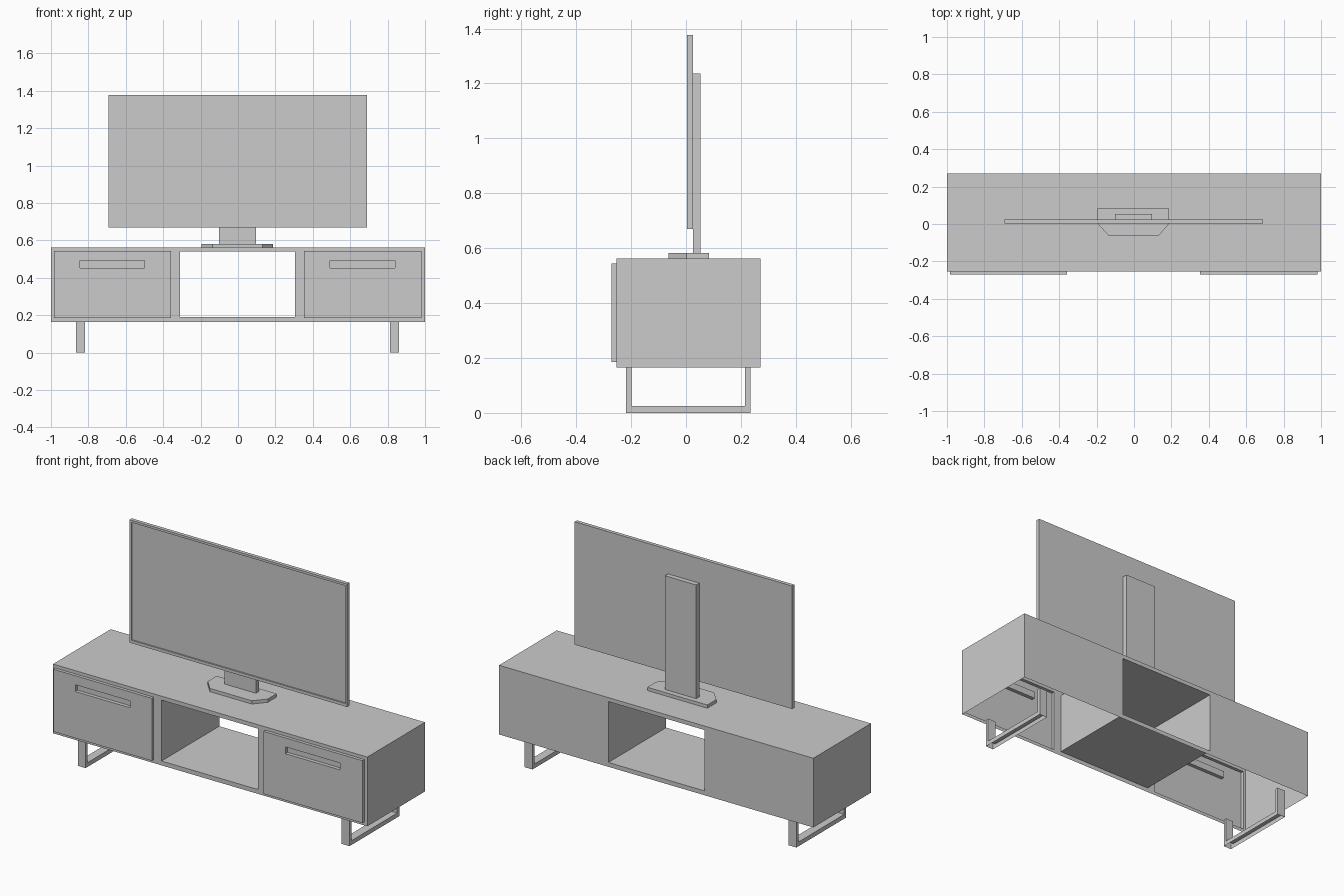
import bpy, bmesh

if "Cube" in bpy.data.objects:
    bpy.data.objects.remove(bpy.data.objects["Cube"])

# Rectangles are (x0, x1, z0, z1), placed on a plane of constant y.
def corners(r, y):
    x0, x1, z0, z1 = r
    return [(x0, y, z0), (x1, y, z0), (x1, y, z1), (x0, y, z1)]

def face(bm, pts):
    return bm.faces.new([bm.verts.new(p) for p in pts])

def ring(bm, ra, ya, rb, yb):
    """Four quads joining two rectangles: a frame if coplanar, a tube if not."""
    a, b = corners(ra, ya), corners(rb, yb)
    for i in range(4):
        j = (i + 1) % 4
        face(bm, [a[i], a[j], b[j], b[i]])

def finish(bm, name):
    bmesh.ops.remove_doubles(bm, verts=bm.verts, dist=1e-5)
    bmesh.ops.recalc_face_normals(bm, faces=bm.faces)
    me = bpy.data.meshes.new(name)
    bm.to_mesh(me)
    bm.free()
    ob = bpy.data.objects.new(name, me)
    bpy.context.collection.objects.link(ob)
    return ob

def prism(name, pts, offset):
    bm = bmesh.new()
    f = face(bm, pts)
    ext = bmesh.ops.extrude_face_region(bm, geom=[f], use_keep_orig=True)
    moved = [v for v in ext["geom"] if isinstance(v, bmesh.types.BMVert)]
    bmesh.ops.translate(bm, verts=moved, vec=offset)
    return finish(bm, name)

# Cabinet: thin shell, open underneath, with raised doors and a through opening
F, B, DOOR, SLOT = -0.253, 0.271, -0.271, -0.25
Z0, Z1 = 0.165, 0.563
opening = (-0.309, 0.304, 0.19, 0.54)
columns = [
    ((-1, -0.335, Z0, Z1), (-0.984, -0.359, 0.185, 0.544), (-0.845, -0.499, 0.453, 0.492)),
    ((-0.335, 0.328, Z0, Z1), opening, None),
    ((0.328, 1, Z0, Z1), (0.352, 0.981, 0.185, 0.544), (0.491, 0.84, 0.453, 0.492)),
]
bm = bmesh.new()
for col, hole, slot in columns:
    ring(bm, col, F, hole, F)
    x0, x1 = col[:2]
    face(bm, [(x0, F, Z1), (x1, F, Z1), (x1, B, Z1), (x0, B, Z1)])
    if slot:
        ring(bm, hole, F, hole, DOOR)       # door edges
        ring(bm, hole, DOOR, slot, DOOR)    # door front
        ring(bm, slot, DOOR, slot, SLOT)    # handle recess
        face(bm, corners(slot, SLOT))
        face(bm, corners(col, B))
    else:
        ring(bm, hole, F, hole, B)          # tunnel walls
        ring(bm, col, B, hole, B)
for x in (-1, 1):
    face(bm, [(x, F, Z0), (x, B, Z0), (x, B, Z1), (x, F, Z1)])
finish(bm, "cabinet")

# Sled legs: U-shaped frames, open on the floor side
outline = [(-0.218, 0), (-0.218, Z0), (-0.199, Z0), (-0.199, 0.025),
           (0.215, 0.025), (0.215, Z0), (0.235, Z0), (0.235, 0)]
for side, x in (("left", -0.867), ("right", 0.812)):
    leg = prism(side + "_leg", [(x, y, z) for y, z in outline], (0.05, 0, 0))
    bm = bmesh.new()
    bm.from_mesh(leg.data)
    floor = [f for f in bm.faces if all(v.co.z < 1e-4 for v in f.verts)]
    bmesh.ops.delete(bm, geom=floor, context='FACES')
    bm.to_mesh(leg.data)
    bm.free()

# Television panel with a slightly recessed screen
body = (-0.693, 0.691, 0.67, 1.377)
screen = (-0.682, 0.68, 0.687, 1.364)
bm = bmesh.new()
ring(bm, body, 0.004, screen, 0.004)
ring(bm, screen, 0.004, screen, 0.012)
face(bm, corners(screen, 0.012))
ring(bm, body, 0.004, body, 0.025)
face(bm, corners(body, 0.025))
finish(bm, "television_panel")

# Upright support behind the panel
prism("stand_upright", corners((-0.102, 0.097, 0.58, 1.236), 0.025), (0, 0.028, 0))

# Stand foot with chamfered front corners
foot = [(-0.194, 0.083), (0.188, 0.083), (0.188, 0.002),
        (0.132, -0.063), (-0.135, -0.063), (-0.194, 0.002)]
prism("stand_foot", [(x, y, Z1) for x, y in foot], (0, 0, 0.019))
